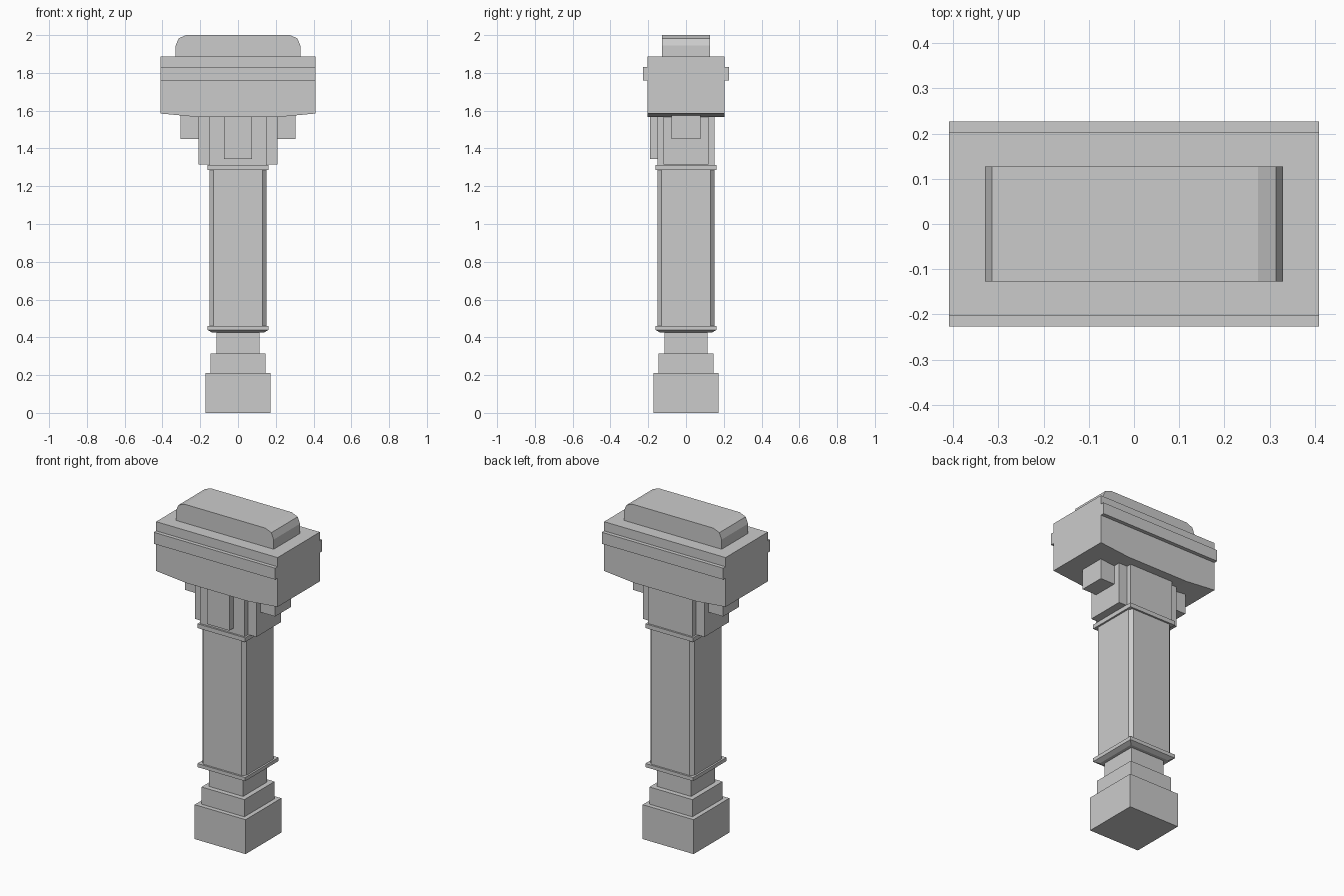
import bpy, bmesh

if "Cube" in bpy.data.objects:
    bpy.data.objects.remove(bpy.data.objects["Cube"])


def prism(name, pts, lo, hi, axis='z'):
    """Extrude a closed outline along z, or an (x, z) outline along y."""
    bm = bmesh.new()
    place = (lambda p, t: (p[0], p[1], t)) if axis == 'z' else (lambda p, t: (p[0], t, p[1]))
    a = [bm.verts.new(place(p, lo)) for p in pts]
    b = [bm.verts.new(place(p, hi)) for p in pts]
    bm.faces.new(a)
    bm.faces.new(b)
    n = len(pts)
    for i in range(n):
        j = (i + 1) % n
        bm.faces.new((a[i], a[j], b[j], b[i]))
    bmesh.ops.recalc_face_normals(bm, faces=bm.faces)
    me = bpy.data.meshes.new(name)
    bm.to_mesh(me)
    bm.free()
    ob = bpy.data.objects.new(name, me)
    bpy.context.collection.objects.link(ob)
    return ob


def box(name, x0, x1, y0, y1, z0, z1):
    return prism(name, [(x0, y0), (x1, y0), (x1, y1), (x0, y1)], z0, z1)


def square(name, h, z0, z1):
    return box(name, -h, h, -h, h, z0, z1)


def mirrored(half):
    """Complete a right-hand (x, z) profile on the left."""
    return half + [(-x, z) for x, z in reversed(half)]


# Stepped base
square("base_block", 0.172, 0, 0.21)
square("base_step", 0.145, 0.21, 0.315)
square("base_neck", 0.115, 0.315, 0.43)

# Collars around the shaft; the lower one tapers underneath
collar = square("lower_collar", 0.161, 0.425, 0.46)
bm = bmesh.new()
bm.from_mesh(collar.data)
bm.verts.ensure_lookup_table()
bmesh.ops.bisect_plane(bm, geom=bm.verts[:] + bm.edges[:] + bm.faces[:],
                       plane_co=(0, 0, 0.438), plane_no=(0, 0, 1))
for v in bm.verts:
    if v.co.z < 0.43:
        v.co.x *= 0.84
        v.co.y *= 0.84
bm.to_mesh(collar.data)
bm.free()
square("upper_collar", 0.161, 1.287, 1.313)

# Shaft with chamfered corners
h, c = 0.15, 0.13
prism("shaft", [(c, -h), (h, -c), (h, c), (c, h), (-c, h), (-h, c), (-h, -c), (-c, -h)],
      0.46, 1.287)

# Capital: core, side brackets, side beam and front bracket
square("capital_core", 0.15, 1.313, 1.575)
box("side_brackets", -0.208, 0.208, -0.12, 0.12, 1.315, 1.575)
box("side_beam", -0.305, 0.305, -0.078, 0.078, 1.45, 1.577)
box("front_bracket", -0.075, 0.075, -0.19, -0.14, 1.345, 1.575)

# Head: body with sloping underside, raised bands and rounded cap
prism("head_body", mirrored([(0.21, 1.566), (0.41, 1.585), (0.41, 1.886)]), -0.204, 0.204, 'y')
for side, name in ((-1, "front_band"), (1, "back_band")):
    y0, y1 = sorted((side * 0.2, side * 0.227))
    box(name, -0.41, 0.41, y0, y1, 1.76, 1.83)
prism("head_cap", mirrored([(0.33, 1.88), (0.33, 1.945), (0.314, 1.983), (0.274, 2.0)]),
      -0.127, 0.127, 'y')
